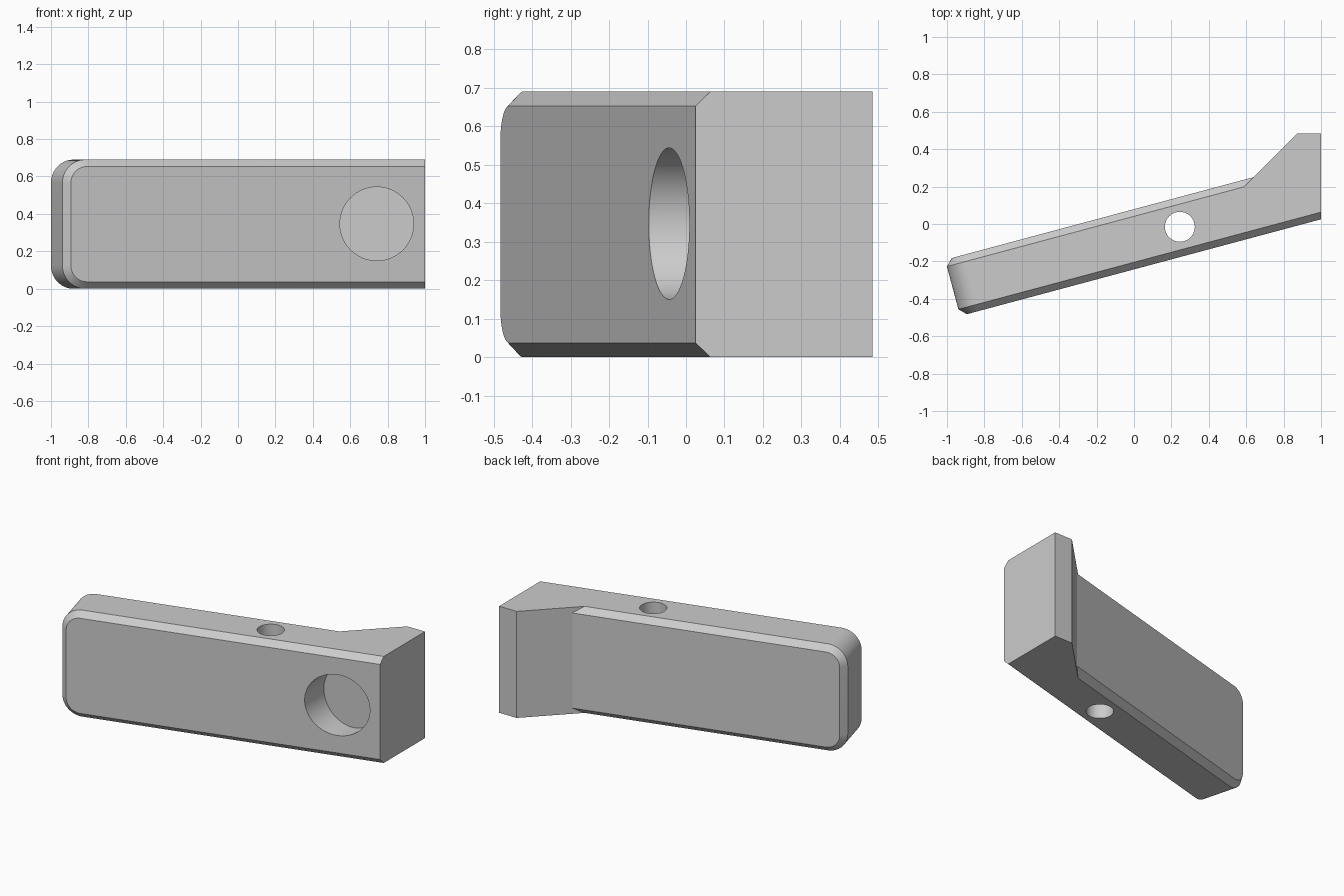
import bpy, bmesh, math
from mathutils import Matrix, Vector

if "Cube" in bpy.data.objects:
    bpy.data.objects.remove(bpy.data.objects["Cube"])

HEIGHT = 0.69
CHAMFER = 0.037
RADIUS = 0.125
TILT = math.radians(15)

grey = bpy.data.materials.new("plain grey")
grey.use_nodes = True
color = (0.6, 0.6, 0.6, 1)
grey.diffuse_color = color
grey.node_tree.nodes["Principled BSDF"].inputs["Base Color"].default_value = color


def add_object(name, bm):
    bmesh.ops.recalc_face_normals(bm, faces=bm.faces)
    mesh = bpy.data.meshes.new(name)
    bm.to_mesh(mesh)
    bm.free()
    obj = bpy.data.objects.new(name, mesh)
    mesh.materials.append(grey)
    bpy.context.collection.objects.link(obj)
    return obj


def loft(bm, rings):
    """Skin a stack of matching rings and cap both ends."""
    loops = [[bm.verts.new(p) for p in ring] for ring in rings]
    n = len(loops[0])
    for a, b in zip(loops, loops[1:]):
        for i in range(n):
            j = (i + 1) % n
            bm.faces.new((a[i], a[j], b[j], b[i]))
    bm.faces.new(loops[0])
    bm.faces.new(loops[-1])


def arm_ring(v, inset):
    """Outline of the arm at depth v, rounded at its free end only."""
    left, right, r = -1.025 + inset, 1.3, RADIUS - inset
    low, high = inset, HEIGHT - inset
    pts = [(right, low)]
    for cz, start in ((low + r, 270), (high - r, 180)):
        for i in range(17):
            a = math.radians(start - 90 * i / 16)
            pts.append((left + r + r * math.cos(a), cz + r * math.sin(a)))
    pts.append((right, high))
    return [(u, v, z) for u, z in pts]


# Tilted arm with chamfered front and back, trimmed square at the root
bm = bmesh.new()
front, back = -0.2345, 0.0765
loft(bm, [arm_ring(front, CHAMFER), arm_ring(front + CHAMFER, 0),
          arm_ring(back - CHAMFER, 0), arm_ring(back, CHAMFER)])
bmesh.ops.transform(bm, matrix=Matrix.Rotation(TILT, 4, "Z"), verts=bm.verts)
bmesh.ops.bisect_plane(bm, geom=bm.verts[:] + bm.edges[:] + bm.faces[:],
                       plane_co=(1, 0, 0), plane_no=(1, 0, 0), clear_outer=True)
bmesh.ops.holes_fill(bm, edges=[e for e in bm.edges if e.is_boundary], sides=0)
arm = add_object("lever_arm", bm)

# Wedge-shaped foot behind the root
bm = bmesh.new()
outline = [(0.5, 0.111), (0.874, 0.485), (1, 0.485), (1, 0.111)]
loft(bm, [[(x, y, z) for x, y in outline] for z in (0, HEIGHT)])
foot = add_object("foot_wedge", bm)


def cylinder(name, radius, start, end):
    start, end = Vector(start), Vector(end)
    axis = end - start
    bm = bmesh.new()
    turn = axis.to_track_quat("Z", "Y").to_matrix().to_4x4()
    bmesh.ops.create_cone(bm, cap_ends=True, segments=64, radius1=radius,
                          radius2=radius, depth=axis.length,
                          matrix=Matrix.Translation((start + end) / 2) @ turn)
    return add_object(name, bm)


# Vertical pin hole and blind round pocket
pin = cylinder("pin_hole_cutter", 0.08, (0.245, -0.015, -0.2), (0.245, -0.015, 0.9))
pocket = cylinder("pocket_cutter", 0.197, (0.742, -0.5, 0.347), (0.742, 0.1, 0.347))

bpy.ops.object.select_all(action="DESELECT")
bpy.context.view_layer.objects.active = arm
arm.select_set(True)
for helper, operation in ((foot, "UNION"), (pin, "DIFFERENCE"), (pocket, "DIFFERENCE")):
    mod = arm.modifiers.new(helper.name, "BOOLEAN")
    mod.operation = operation
    mod.solver = "EXACT"
    mod.object = helper
    bpy.ops.object.modifier_apply(modifier=mod.name)
    bpy.data.objects.remove(helper)

bpy.ops.object.shade_smooth_by_angle(angle=math.radians(20))
